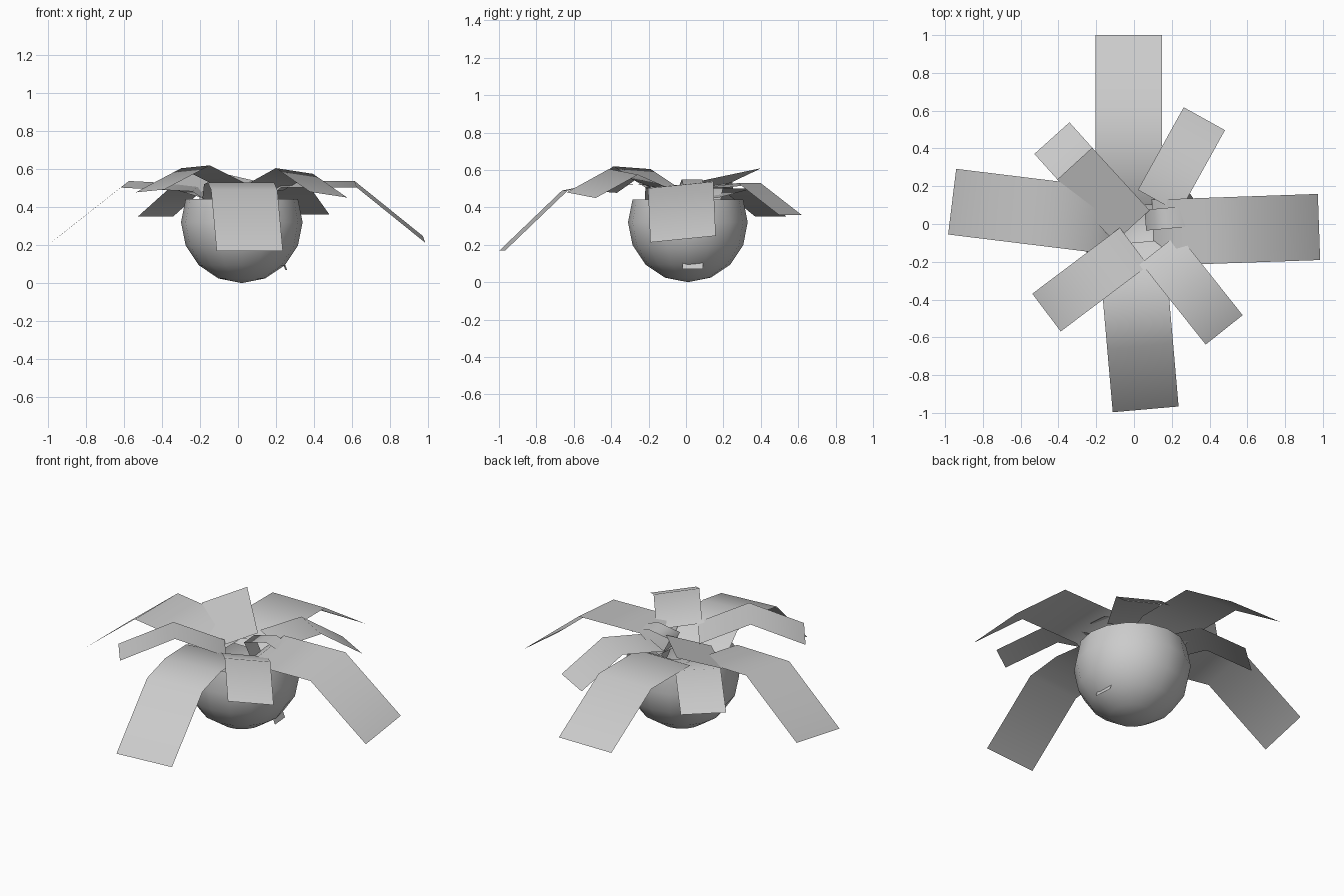
import bpy
import bmesh
from math import sin, cos, radians

old = bpy.data.objects.get("Cube")
if old:
    bpy.data.objects.remove(old, do_unlink=True)

grey = bpy.data.materials.new("plain_grey")
grey.use_nodes = True
colour = (0.6, 0.6, 0.6, 1)
grey.diffuse_color = colour
shader = next(n for n in grey.node_tree.nodes if n.type == "BSDF_PRINCIPLED")
shader.inputs["Base Color"].default_value = colour


def finish(name, bm):
    """Turn a bmesh into a smooth shaded, coloured object."""
    for face in bm.faces:
        face.smooth = True
    mesh = bpy.data.meshes.new(name)
    bm.to_mesh(mesh)
    bm.free()
    mesh.materials.append(grey)
    obj = bpy.data.objects.new(name, mesh)
    bpy.context.scene.collection.objects.link(obj)
    return obj


def leaf(name, heading, origin, width, profile, tilt=0):
    """Bent ribbon: profile holds (distance outward, height) along the heading.
    tilt is the height difference from its right edge to its left edge."""
    angle = radians(heading)
    out_x, out_y = cos(angle), sin(angle)
    bm = bmesh.new()
    previous = None
    for distance, height in profile:
        row = []
        for side in (-0.5, 0.5):
            x = origin[0] + out_x * distance - out_y * side * width
            y = origin[1] + out_y * distance + out_x * side * width
            row.append(bm.verts.new((x, y, height + side * tilt)))
        if previous:
            bm.faces.new((previous[0], row[0], row[1], previous[1]))
        previous = row
    return finish(name, bm)


# Round pot: a sphere opened above its first ring over the equator
bm = bmesh.new()
radius = 0.32
bmesh.ops.create_uvsphere(bm, u_segments=16, v_segments=8, radius=radius)
top = [v for v in bm.verts if v.co.z > radius * 0.5]
bmesh.ops.delete(bm, geom=top, context="VERTS")
bmesh.ops.translate(bm, verts=bm.verts, vec=(0.02, 0.01, radius))
finish("round_pot", bm)

# Four long drooping leaves, rooted inside the pot
broad = 0.35
root = (0.1, 0.42)
leaf("front_leaf", -85, (-0.024, 0), broad,
     [root, (0.22, 0.52), (0.45, 0.53), (0.65, 0.49), (0.985, 0.17)])
leaf("left_leaf", 2, (0, -0.05), broad,
     [root, (0.22, 0.52), (0.62, 0.52), (0.98, 0.23)], tilt=0.035)
leaf("back_leaf", 90, (-0.028, 0), broad,
     [root, (0.25, 0.5), (0.62, 0.5), (1, 0.26)])
leaf("right_leaf", 173, (0, 0), broad,
     [root, (0.22, 0.5), (0.6, 0.52), (0.97, 0.23)], tilt=-0.035)

# Shorter leaves between them, rising and then folding down
narrow = 0.25
leaf("front_left_leaf", -51.5, (0.135, -0.13), narrow,
     [(0, 0.5), (0.26, 0.59), (0.55, 0.465)], tilt=-0.03)
leaf("front_right_leaf", 217, (0, -0.12), narrow,
     [(0, 0.5), (0.28, 0.612), (0.58, 0.485)], tilt=0.015)
leaf("back_left_leaf", 61, (0.13, 0.12), narrow,
     [(0, 0.5), (0.25, 0.53), (0.5, 0.36)])
leaf("back_right_leaf", 132, (-0.1, 0.083), narrow,
     [(0, 0.45), (0.25, 0.5), (0.5, 0.35)])

# Upright young leaf at the centre
leaf("young_leaf", 132.5, (-0.01, -0.012), narrow,
     [(0, 0.5), (0.45, 0.57)], tilt=-0.08)

# Small sprout whose root pokes through the pot wall
leaf("sprout", 5, (0, 0.015), 0.11,
     [(0.255, 0.07), (0.12, 0.4), (0.06, 0.52), (0.2, 0.55), (0.3, 0.51)])
